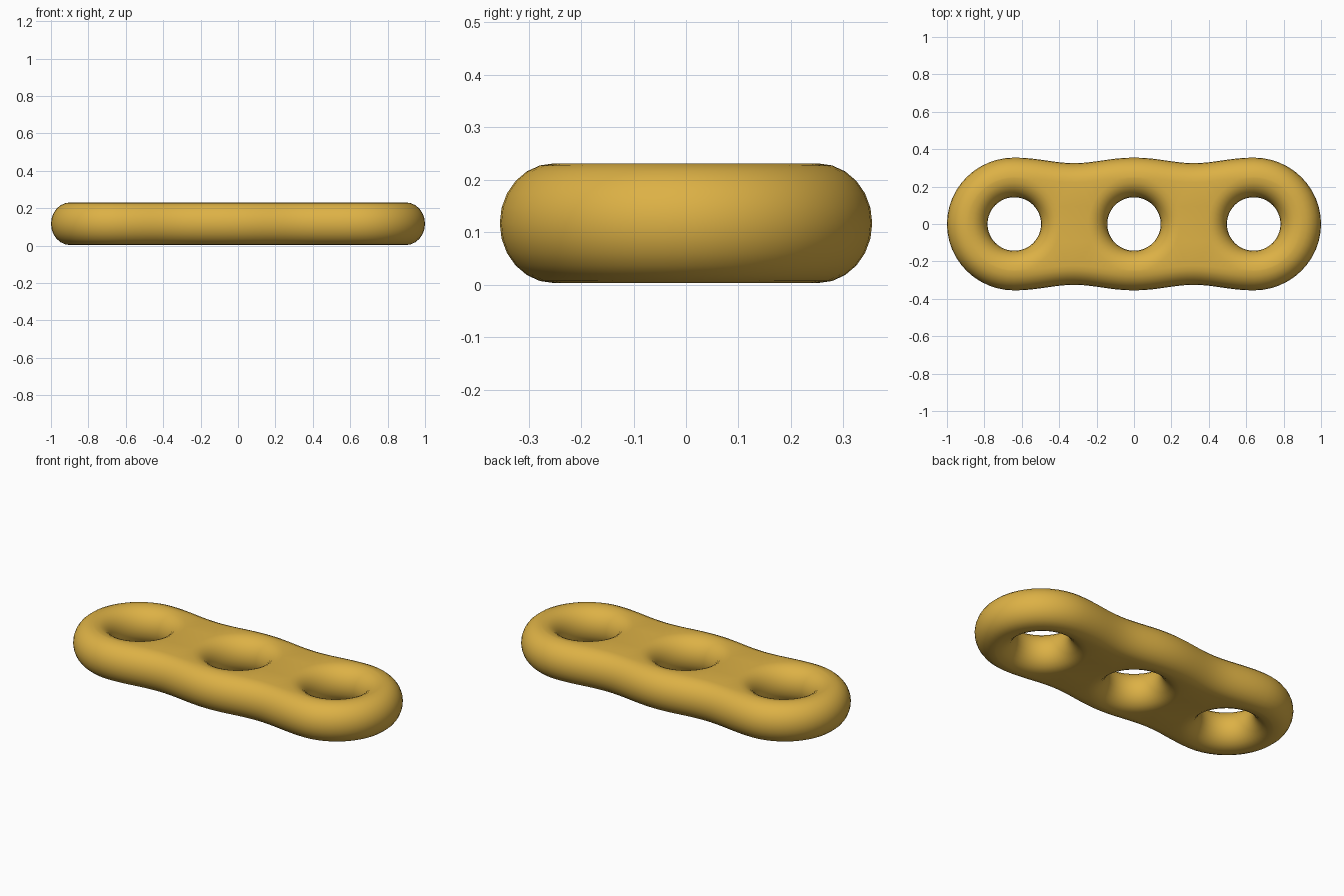
import bpy, bmesh
from math import sin, cos, pi, tau
from mathutils import Vector

if "Cube" in bpy.data.objects:
    bpy.data.objects.remove(bpy.data.objects["Cube"])

R, H, ZC = 0.103, 0.114, 0.117     # rounding width, half height, mid height
CX = 0.64                          # spacing of the three holes
SEG = 12                           # steps around the rounded edge


def outline():
    """Core outline, anticlockwise: rounded ends joined by gently waisted sides."""
    end = [Vector((CX + 0.257 * cos(a), 0.252 * sin(a)))
           for a in (-pi / 2 + pi * i / 24 for i in range(25))]
    side = []
    for i in range(1, 32):
        x = CX - 2 * CX * i / 32
        side.append(Vector((x, 0.237 + 0.015 * cos(tau * x / CX))))
    half = end + side
    return half + [-p for p in half]


def hole(cx):
    """Core circle, clockwise so its rounding points into the hole."""
    r = 0.143 + R
    return [Vector((cx + r * cos(a), r * sin(a)))
            for a in (-tau * i / 48 for i in range(48))]


def rounded_edge(bm, pts):
    """Sweep a half-round profile along a closed loop; return end edge loops."""
    n = len(pts)
    rings = []
    for j in range(SEG + 1):
        t = -pi / 2 + pi * j / SEG
        ring = []
        for i, p in enumerate(pts):
            d = (pts[(i + 1) % n] - pts[i - 1]).normalized()
            q = p + Vector((d.y, -d.x)) * R * cos(t)
            ring.append(bm.verts.new((q.x, q.y, ZC + H * sin(t))))
        rings.append(ring)
    for a, b in zip(rings, rings[1:]):
        for i in range(n):
            k = (i + 1) % n
            bm.faces.new((a[i], a[k], b[k], b[i]))
    return [[bm.edges.get((r[i], r[(i + 1) % n])) for i in range(n)]
            for r in (rings[0], rings[-1])]


# Rounded rims of the outline and three holes
bm = bmesh.new()
bottom, top = [], []
for loop in [outline()] + [hole(x) for x in (-CX, 0, CX)]:
    lo, hi = rounded_edge(bm, loop)
    bottom += lo
    top += hi

# Flat webs between the rims
for edges in (bottom, top):
    bmesh.ops.triangle_fill(bm, use_beauty=True, use_dissolve=False, edges=edges)
bmesh.ops.recalc_face_normals(bm, faces=bm.faces)

mesh = bpy.data.meshes.new("three_hole_link")
bm.to_mesh(mesh)
bm.free()
link = bpy.data.objects.new("three_hole_link", mesh)
bpy.context.collection.objects.link(link)

# Golden finish and smooth shading
mat = bpy.data.materials.new("gold")
mat.diffuse_color = (0.72, 0.44, 0.06, 1)
mat.use_nodes = True
mat.node_tree.nodes["Principled BSDF"].inputs["Base Color"].default_value = mat.diffuse_color
mesh.materials.append(mat)
bpy.context.view_layer.objects.active = link
link.select_set(True)
bpy.ops.object.shade_smooth_by_angle(angle=0.7)
